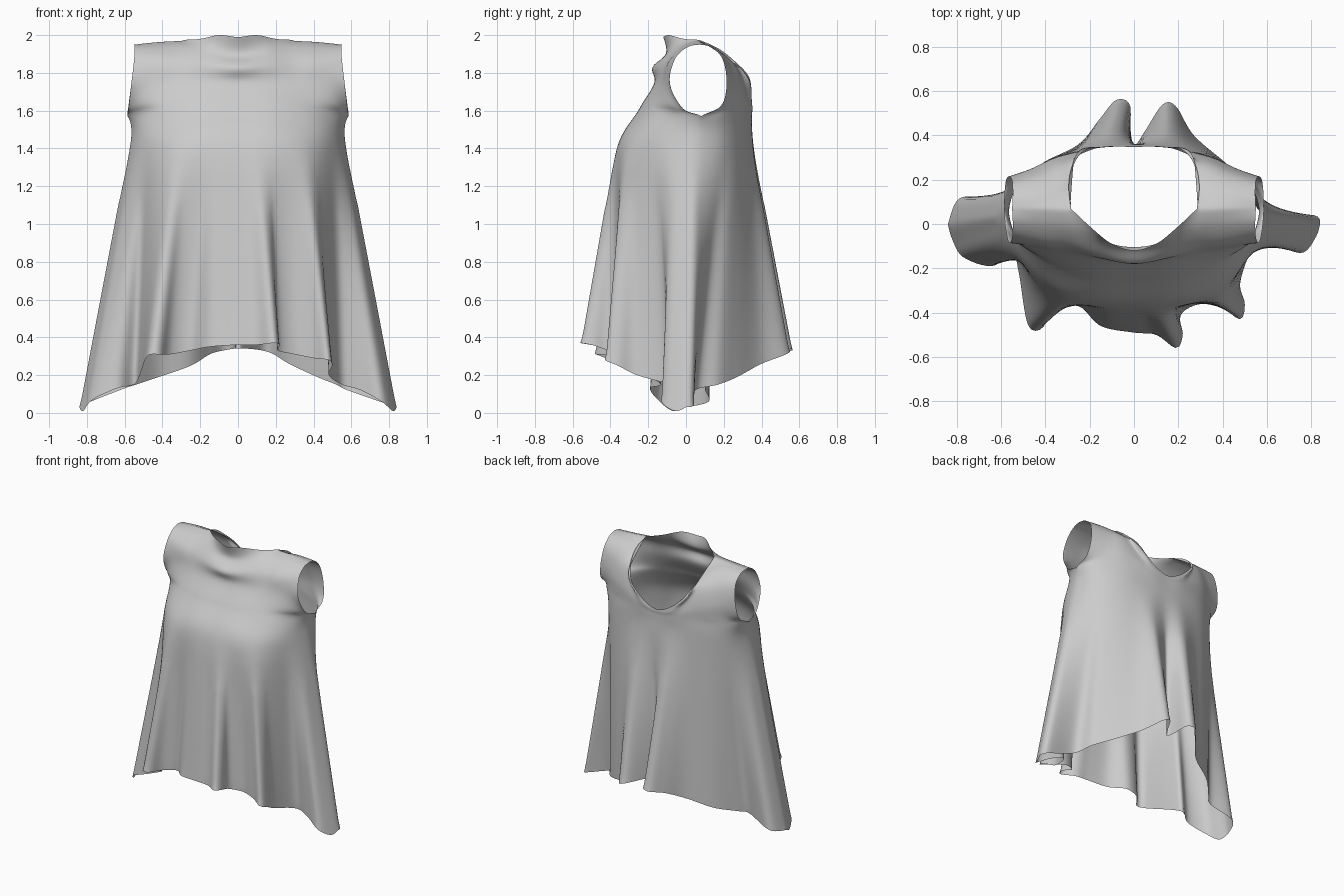
import bpy, bmesh
from mathutils import Vector

COLS, SHOULDER = 140, 32      # columns per panel, columns used by each shoulder seam
SKIRT, STEP = 30, 6           # vertical divisions in the skirt / per upper band


def catmull(p, i, t):
    a, b, c, d = (p[max(0, min(len(p) - 1, i + k))] for k in (-1, 0, 1, 2))
    return 0.5 * (2 * b + (c - a) * t + (2 * a - 5 * b + 4 * c - d) * t * t
                  + (3 * b - a - 3 * c + d) * t ** 3)


def resample(pts, n):
    """Smooth curve through pts, n+1 samples evenly spaced by arc length."""
    p = [Vector(q) for q in pts]
    dense = [catmull(p, i, k / 24) for i in range(len(p) - 1) for k in range(24)] + [p[-1]]
    acc = [0.0]
    for a, b in zip(dense, dense[1:]):
        acc.append(acc[-1] + (b - a).length)
    out, j = [], 0
    for k in range(n + 1):
        s = acc[-1] * k / n
        while j < len(acc) - 2 and acc[j + 1] < s:
            j += 1
        f = (s - acc[j]) / max(acc[j + 1] - acc[j], 1e-9)
        out.append(dense[j].lerp(dense[j + 1], min(f, 1)))
    return out


def mirror(half):
    return half + [(-x, y, z) for x, y, z in reversed(half[:-1])]


def top_row(neck_half):
    seam = resample([(-.55, .07, 1.95), (-.42, .07, 1.965), (-.285, .07, 1.975)], SHOULDER)
    neck = resample(mirror(neck_half), COLS - 2 * SHOULDER)
    right = [Vector((-v.x, v.y, v.z)) for v in reversed(seam)]
    return seam + neck[1:-1] + right


def panel(hem, bands, neck):
    rows = [resample(mirror(b), COLS) for b in bands] + [top_row(neck)]
    low = resample(hem, COLS)
    grid = [[a.lerp(b, k / SKIRT) for a, b in zip(low, rows[0])] for k in range(SKIRT)]
    columns = list(zip(*rows))
    for i in range(len(rows) - 1):
        for k in range(STEP):
            grid.append([catmull(c, i, k / STEP) for c in columns])
    grid.append(rows[-1])
    return grid


# Front panel: wavy hem, then half sections from bust up to the draped collar
front = panel(
    [(-.84, 0, .03), (-.82, -.07, .01), (-.77, -.15, .07), (-.64, -.19, .13), (-.55, -.13, .15),
     (-.52, -.22, .2), (-.48, -.45, .30), (-.42, -.475, .31), (-.36, -.39, .31), (-.25, -.37, .33),
     (-.15, -.46, .35), (0, -.49, .36), (.1, -.5, .36), (.19, -.56, .37), (.22, -.5, .36),
     (.21, -.41, .33), (.3, -.36, .31), (.4, -.38, .29), (.48, -.43, .28), (.5, -.36, .25),
     (.48, -.26, .2), (.55, -.09, .15), (.65, -.1, .12), (.76, -.13, .06), (.82, -.06, .01), (.84, 0, .03)],
    [[(-.575, .04, 1.42), (-.53, -.12, 1.42), (-.42, -.275, 1.42), (-.25, -.36, 1.42), (0, -.37, 1.42)],
     [(-.565, .06, 1.51), (-.51, -.11, 1.5), (-.4, -.23, 1.5), (-.2, -.315, 1.5), (0, -.325, 1.5)],
     [(-.585, .08, 1.57), (-.54, -.04, 1.575), (-.4, -.18, 1.58), (-.2, -.255, 1.58), (0, -.265, 1.58)],
     [(-.58, -.015, 1.61), (-.52, -.09, 1.635), (-.4, -.155, 1.64), (-.2, -.22, 1.64), (0, -.23, 1.64)],
     [(-.565, -.085, 1.74), (-.5, -.095, 1.75), (-.35, -.125, 1.75), (-.15, -.16, 1.75), (0, -.165, 1.75)],
     [(-.55, -.06, 1.87), (-.4, -.09, 1.86), (-.29, -.1, 1.86), (-.15, -.15, 1.84), (0, -.18, 1.83)],
     [(-.547, .005, 1.935), (-.4, -.01, 1.935), (-.28, -.02, 1.94), (-.15, -.085, 1.92), (0, -.105, 1.9)]],
    [(-.285, .07, 1.975), (-.2, -.01, 1.98), (-.1, -.09, 2.0), (0, -.12, 1.99)])

# Back panel: two deep pleats below a scooped neckline
back = panel(
    [(-.84, 0, .03), (-.78, .12, .06), (-.6, .1, .13), (-.54, .15, .15), (-.42, .27, .19),
     (-.25, .36, .25), (-.15, .48, .31), (-.08, .56, .33), (-.02, .54, .34), (-.015, .42, .34),
     (0, .35, .34), (.05, .42, .34), (.13, .54, .33), (.19, .53, .31), (.27, .40, .26),
     (.42, .27, .19), (.52, .17, .15), (.58, .05, .12), (.81, .04, .04), (.84, 0, .03)],
    [[(-.575, .04, 1.42), (-.51, .2, 1.42), (-.36, .3, 1.42), (-.15, .35, 1.42), (0, .355, 1.42)],
     [(-.565, .06, 1.51), (-.51, .205, 1.5), (-.35, .305, 1.5), (-.15, .345, 1.49), (0, .35, 1.49)],
     [(-.585, .08, 1.57), (-.53, .195, 1.57), (-.35, .3, 1.56), (-.15, .345, 1.535), (0, .348, 1.53)],
     [(-.58, .185, 1.625), (-.5, .225, 1.63), (-.35, .3, 1.62), (-.15, .345, 1.565), (0, .348, 1.555)],
     [(-.565, .215, 1.74), (-.46, .25, 1.73), (-.33, .305, 1.70), (-.15, .345, 1.60), (0, .348, 1.575)],
     [(-.55, .195, 1.87), (-.42, .23, 1.855), (-.31, .28, 1.81), (-.16, .345, 1.65), (0, .35, 1.59)],
     [(-.547, .135, 1.935), (-.42, .15, 1.935), (-.3, .2, 1.895), (-.25, .33, 1.775), (-.13, .347, 1.66), (0, .35, 1.6)]],
    [(-.285, .07, 1.975), (-.295, .17, 1.93), (-.28, .26, 1.86), (-.24, .335, 1.775), (-.12, .348, 1.66), (0, .35, 1.61)])

# Close the side seams from hem to underarm
for r in range(SKIRT + 2 * STEP + 1):
    for c in (0, COLS):
        back[r][c] = front[r][c].copy()

bm = bmesh.new()
for grid, flip in ((front, False), (back, True)):
    vs = [[bm.verts.new(p) for p in row] for row in grid]
    for ra, rb in zip(vs, vs[1:]):
        for c in range(COLS):
            quad = [ra[c], ra[c + 1], rb[c + 1], rb[c]]
            bm.faces.new(quad[::-1] if flip else quad)
bmesh.ops.remove_doubles(bm, verts=[v for v in bm.verts if v.is_boundary], dist=0.0005)


# Soften the cloth, most of all where the yoke turns into the folds
def soften(low, high, times):
    verts = [v for v in bm.verts if not v.is_boundary and low < v.co.z < high]
    for _ in range(times):
        bmesh.ops.smooth_vert(bm, verts=verts, factor=0.5,
                              use_axis_x=True, use_axis_y=True, use_axis_z=True)


soften(0, 2, 3)
for low, high in ((1.1, 1.56), (1.2, 1.54), (1.3, 1.6)):
    soften(low, high, 14)

mesh = bpy.data.meshes.new("sleeveless_tunic")
bm.to_mesh(mesh)
bm.free()
mesh.shade_smooth()
tunic = bpy.data.objects.new("sleeveless_tunic", mesh)
bpy.context.collection.objects.link(tunic)
